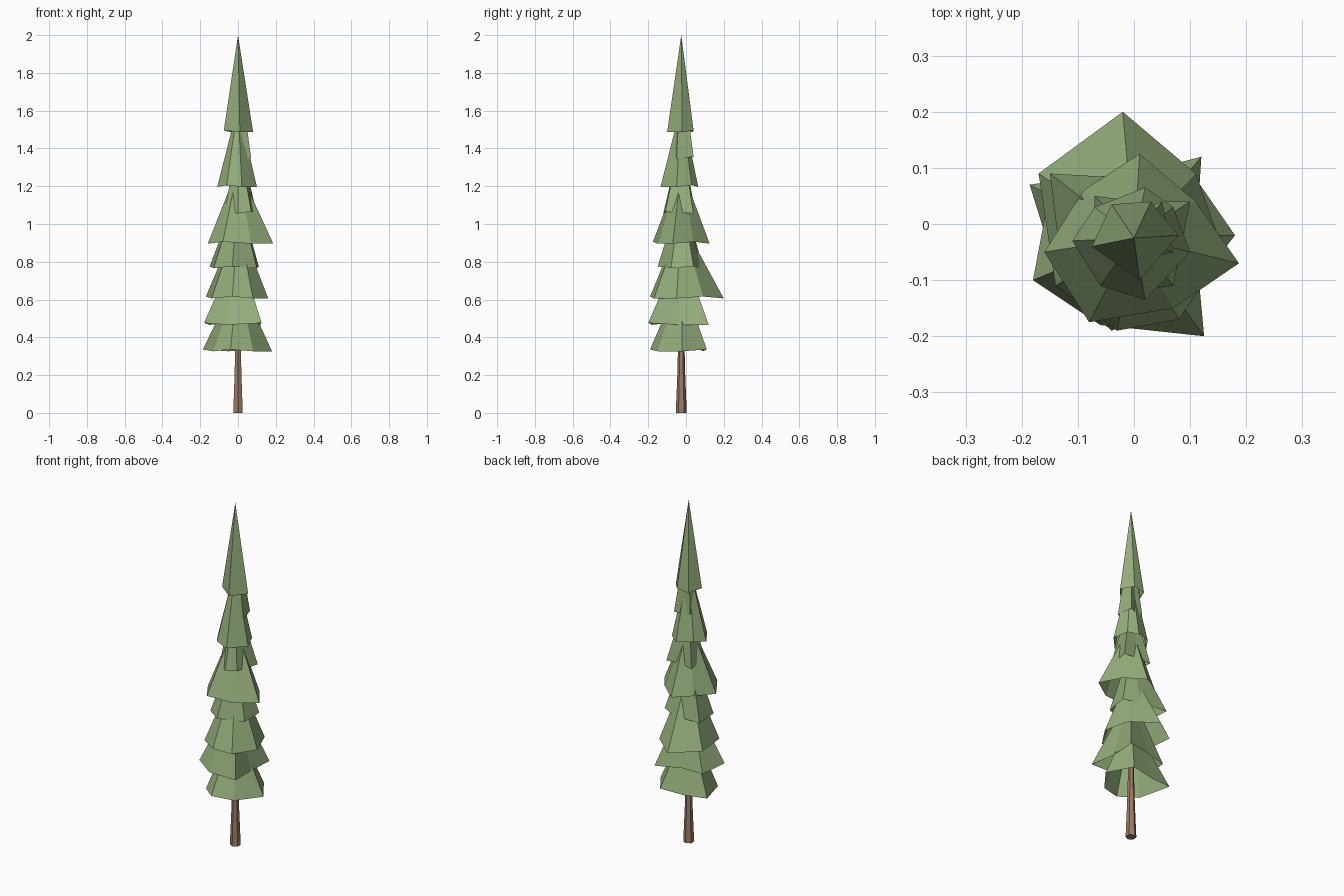
import bpy
import bmesh
import math

default = bpy.data.objects.get("Cube")
if default:
    bpy.data.objects.remove(default, do_unlink=True)


def make_material(name, rgb):
    mat = bpy.data.materials.new(name)
    mat.use_nodes = True
    colour = (*rgb, 1)
    mat.diffuse_color = colour
    bsdf = next(n for n in mat.node_tree.nodes if n.type == "BSDF_PRINCIPLED")
    bsdf.inputs["Base Color"].default_value = colour
    bsdf.inputs["Roughness"].default_value = 1
    return mat


def make_object(name, bm, mat):
    mesh = bpy.data.meshes.new(name)
    bm.to_mesh(mesh)
    bm.free()
    mesh.materials.append(mat)
    obj = bpy.data.objects.new(name, mesh)
    bpy.context.collection.objects.link(obj)
    return obj


needle_green = make_material("needle green", (0.30, 0.42, 0.20))
bark_brown = make_material("bark brown", (0.34, 0.20, 0.13))
AXIS_Y = -0.025


def make_trunk():
    # Six-sided trunk with a flared foot, closed at the ground
    bm = bmesh.new()
    rings = []
    for radius, z in ((0.029, 0), (0.021, 0.2), (0.017, 0.36), (0.012, 0.6)):
        ring = []
        for i in range(6):
            angle = math.tau * (i + 0.5) / 6
            ring.append(bm.verts.new((radius * math.cos(angle),
                                      AXIS_Y + radius * math.sin(angle), z)))
        rings.append(ring)
    for low, high in zip(rings, rings[1:]):
        for i in range(6):
            j = (i + 1) % 6
            bm.faces.new((low[i], low[j], high[j], high[i]))
    bm.faces.new(reversed(rings[0]))
    bm.faces.new(rings[-1])
    return make_object("trunk", bm, bark_brown)


def make_tier(name, base, top, rim):
    # Hollow skirt of branches: an irregular rim joined to one tip
    bm = bmesh.new()
    tip = bm.verts.new((0, AXIS_Y, top))
    verts = []
    for i, (x, y) in enumerate(rim):
        droop = 0.006 if i % 2 else -0.004
        verts.append(bm.verts.new((x / 100, y / 100, base + droop)))
    for a, b in zip(verts, verts[1:] + verts[:1]):
        bm.faces.new((a, b, tip))
    return make_object(name, bm, needle_green)


# Each tier: rim height, tip height, rim corners in hundredths, anticlockwise
TIERS = (
    (0.33, 0.72, ((18, -2), (9, 11), (-5, 9), (-18.6, 7), (-13, -11), (-4, -19), (8, -15))),
    (0.47, 0.88, ((12, 12), (-3, 8), (-15, 6), (-18, -10), (-6, -18), (12.5, -20), (11, -4))),
    (0.61, 1.02, ((16, -5), (11, 9), (-2, 20), (-17, 9), (-14, -11), (-3, -19), (8, -17))),
    (0.77, 1.17, ((10, -8), (11, 4), (2, 8), (-15, 9), (-13, -7), (-3, -15))),
    (0.90, 1.30, ((18.7, -7), (11, 4), (1, 12.5), (-9, 6), (-16, -5), (-8, -17.5), (7, -15))),
    (1.06, 1.47, ((10, 4), (1, 4), (-7, 5), (-7, -7), (0, -12), (7, -11))),
    (1.20, 1.63, ((10, -5), (7, 3), (2, 6.5), (-7, 3), (-11, -3), (-6, -11), (2, -13.5))),
    (1.35, 1.85, ((7, -5), (5, 4), (0, 2), (-4, 2), (-5, -4), (0, -7))),
    (1.49, 2.00, ((8, -2), (3, 4), (-4, 3.5), (-7.5, -4), (1, -10))),
)

make_trunk()
for number, (base, top, rim) in enumerate(TIERS, 1):
    make_tier(f"branch_tier_{number}", base, top, rim)
